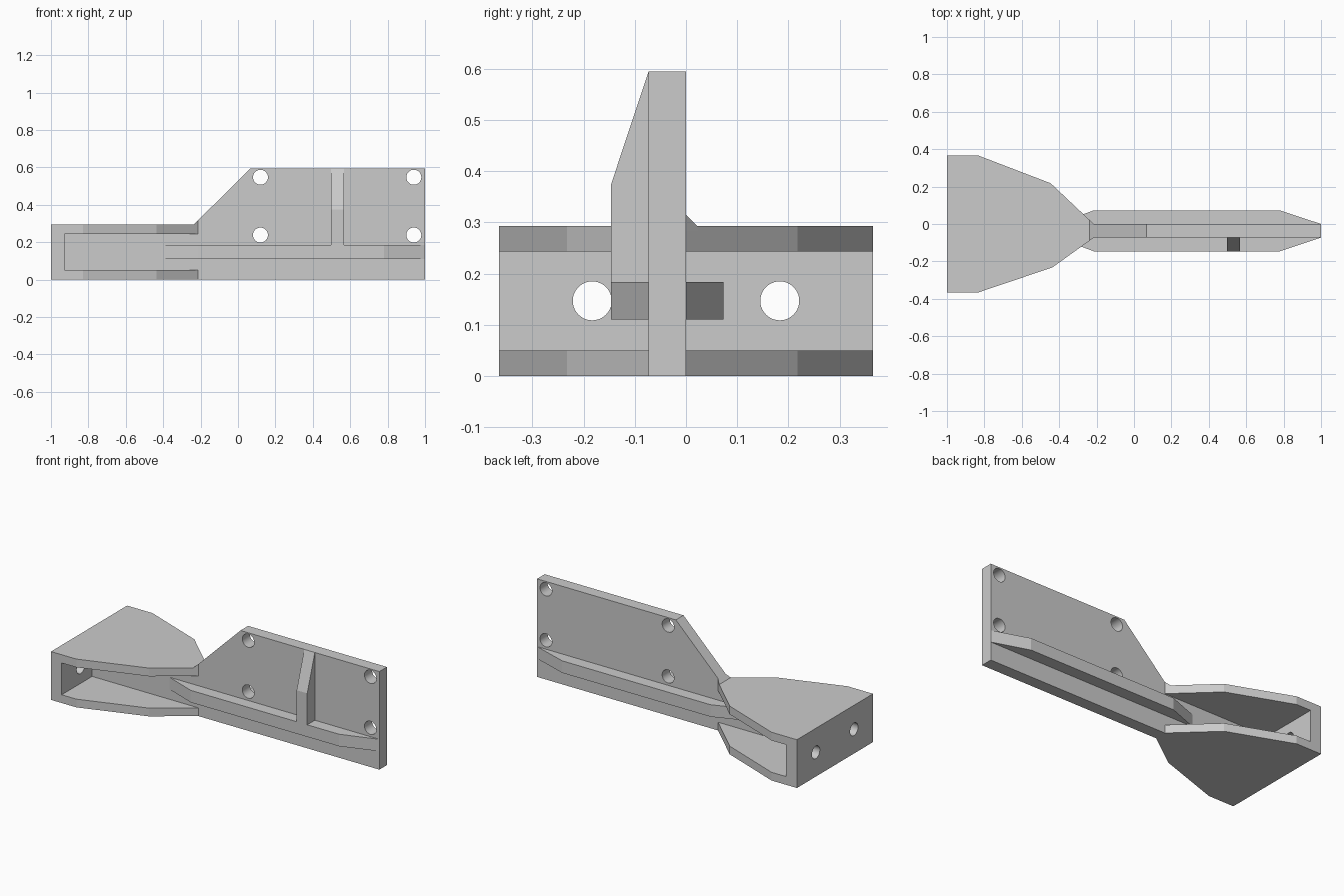
import bpy
import bmesh
from math import pi
from mathutils import Matrix, Vector

cube = bpy.data.objects.get("Cube")
if cube:
    bpy.data.objects.remove(cube)

grey = bpy.data.materials.new("plain_grey")
grey.use_nodes = True
COLOUR = (0.6, 0.6, 0.6, 1)
grey.diffuse_color = COLOUR
grey.node_tree.nodes["Principled BSDF"].inputs["Base Color"].default_value = COLOUR


def finish(name, bm):
    """Turn a bmesh into a grey object with outward normals."""
    bmesh.ops.recalc_face_normals(bm, faces=bm.faces)
    mesh = bpy.data.meshes.new(name)
    bm.to_mesh(mesh)
    bm.free()
    mesh.materials.append(grey)
    obj = bpy.data.objects.new(name, mesh)
    bpy.context.collection.objects.link(obj)
    return obj


def prism(name, outline, axis, start, end):
    """Extrude a 2D outline along an axis; outline holds the other two coordinates in order."""
    def place(p):
        co = list(p)
        co.insert(axis, start)
        return co
    bm = bmesh.new()
    face = bm.faces.new([bm.verts.new(place(p)) for p in outline])
    made = bmesh.ops.extrude_face_region(bm, geom=[face])
    step = Vector((0, 0, 0))
    step[axis] = end - start
    bmesh.ops.translate(bm, vec=step,
                        verts=[g for g in made["geom"] if isinstance(g, bmesh.types.BMVert)])
    return finish(name, bm)


def drill(obj, centres, axis, radius):
    """Cut round holes along the given axis, then drop the cutter."""
    bm = bmesh.new()
    turn = Matrix.Rotation(pi / 2, 4, "X" if axis == 1 else "Y")
    for c in centres:
        bmesh.ops.create_cone(bm, cap_ends=True, segments=40, radius1=radius, radius2=radius,
                              depth=0.3, matrix=Matrix.Translation(c) @ turn)
    cutter = finish("hole_cutter", bm)
    cutter.hide_render = True
    mod = obj.modifiers.new("holes", "BOOLEAN")
    mod.operation = "DIFFERENCE"
    mod.solver = "EXACT"
    mod.object = cutter
    bpy.ops.object.select_all(action="DESELECT")
    bpy.context.view_layer.objects.active = obj
    obj.select_set(True)
    bpy.ops.object.modifier_apply(modifier=mod.name)
    bpy.data.objects.remove(cutter)
    bpy.ops.object.shade_smooth_by_angle(angle=0.5)


HALF, FRONT, BACK = 0.365, -0.073, 0.0      # end plate half width, web faces
LOW, HIGH, TOP = 0.05, 0.243, 0.293         # flange levels
NECK, INNER = -0.215, -0.928                # flange tip, end plate inner face

# Upright plate with its web running back between the flanges
upright = prism("upright_plate",
                [(INNER, LOW), (NECK, LOW), (NECK, 0), (1, 0), (1, 0.595), (0.068, 0.595),
                 (NECK, 0.3155), (NECK, HIGH), (INNER, HIGH)], 1, FRONT, BACK)
drill(upright, [(x, -0.04, z) for x in (0.12, 0.94) for z in (0.238, 0.547)], 1, 0.04)

# End mounting plate
end_plate = prism("end_plate", [(-HALF, LOW), (HALF, LOW), (HALF, HIGH), (-HALF, HIGH)],
                  0, -1, INNER)
drill(end_plate, [(-0.96, y, 0.147) for y in (-0.183, 0.183)], 0, 0.038)

# Tapered flanges
flange = [(-1, -HALF), (-0.83, -HALF), (-0.436, -0.232), (NECK, FRONT),
          (NECK, BACK), (-0.446, 0.218), (-0.83, HALF), (-1, HALF)]
prism("lower_flange", flange, 2, 0, LOW)
prism("upper_flange", flange, 2, HIGH, TOP)

# Small sloped wedge where the upper flange meets the plate
wedge = prism("neck_wedge", [(-0.238, -0.0895), (NECK, FRONT), (NECK, BACK), (-0.238, 0.022)],
              2, TOP - 0.01, TOP)
for v in wedge.data.vertices:
    if v.co.z > TOP - 0.001 and v.co.x > -0.22:
        v.co.z = 0.3155

# Long horizontal rib on both sides
prism("long_rib", [(-0.41, FRONT), (NECK, -0.146), (0.78, -0.146), (1, FRONT),
                   (1, BACK), (0.78, 0.073), (NECK, 0.073), (-0.41, BACK)], 2, 0.111, 0.184)

# Upright stiffener on the front
prism("upright_stiffener", [(FRONT, 0.184), (-0.146, 0.184), (-0.146, 0.375), (FRONT, 0.595)],
      0, 0.496, 0.567)
